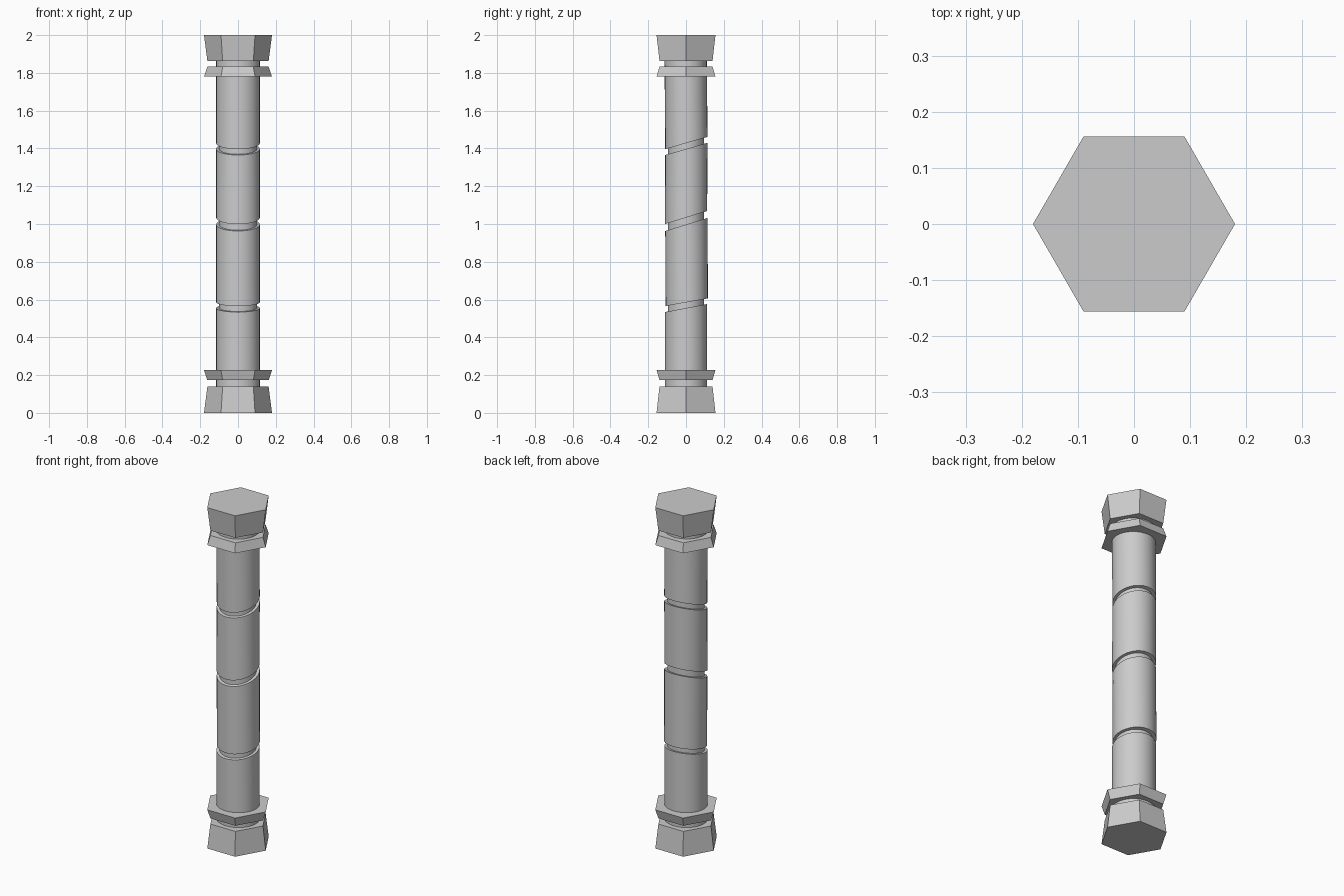
import bpy, bmesh, math

if "Cube" in bpy.data.objects:
    bpy.data.objects.remove(bpy.data.objects["Cube"])


def loft(name, rings, sides, smooth=False):
    """Closed prism through rings of (z, rx, ry, y centre, tilt slope along y)."""
    bm = bmesh.new()
    loops = []
    for z, rx, ry, cy, slope in rings:
        loop = []
        for i in range(sides):
            a = 2 * math.pi * i / sides
            y = cy + ry * math.sin(a)
            loop.append(bm.verts.new((rx * math.cos(a), y, z + slope * y)))
        loops.append(loop)
    for lo, hi in zip(loops, loops[1:]):
        for i in range(sides):
            j = (i + 1) % sides
            bm.faces.new((lo[i], lo[j], hi[j], hi[i]))
    bm.faces.new(loops[0][::-1])
    bm.faces.new(loops[-1])
    bmesh.ops.recalc_face_normals(bm, faces=bm.faces)
    mesh = bpy.data.meshes.new(name)
    bm.to_mesh(mesh)
    bm.free()
    obj = bpy.data.objects.new(name, mesh)
    bpy.context.collection.objects.link(obj)
    if smooth:
        bpy.ops.object.select_all(action='DESELECT')
        obj.select_set(True)
        bpy.context.view_layer.objects.active = obj
        bpy.ops.object.shade_smooth_by_angle(angle=math.radians(35))
    return obj


def hex_block(name, z0, r0, z1, r1):
    return loft(name, [(z0, r0, r0, 0, 0), (z1, r1, r1, 0, 0)], 6)


# Hexagonal end blocks and collars, mirrored about mid height
WIDE, NARROW = 0.18, 0.162
hex_block("base_block", 0, WIDE, 0.14, NARROW)
hex_block("base_collar", 0.173, NARROW, 0.227, WIDE)
hex_block("top_collar", 1.78, WIDE, 1.833, NARROW)
hex_block("top_block", 1.862, NARROW, 2, WIDE)

# Inner core visible inside the slanted grooves
loft("shaft_core", [(0.1, 0.1, 0.096, 0, 0), (1.9, 0.1, 0.096, 0, 0)], 32, True)

# Shaft drums: each end is (z on axis, slope, y centre)
RX, RY = 0.116, 0.112
drums = [
    ((0.10, 0, 0), (0.555, 0.19, 0)),
    ((0.585, 0.18, 0.004), (0.997, 0.31, 0.002)),
    ((1.034, 0.31, 0), (1.397, 0.29, 0.002)),
    ((1.428, 0.29, 0.002), (1.90, 0, -0.002)),
]
for n, ends in enumerate(drums, 1):
    loft(f"shaft_drum_{n}", [(z, RX, RY, cy, s) for z, s, cy in ends], 32, True)
